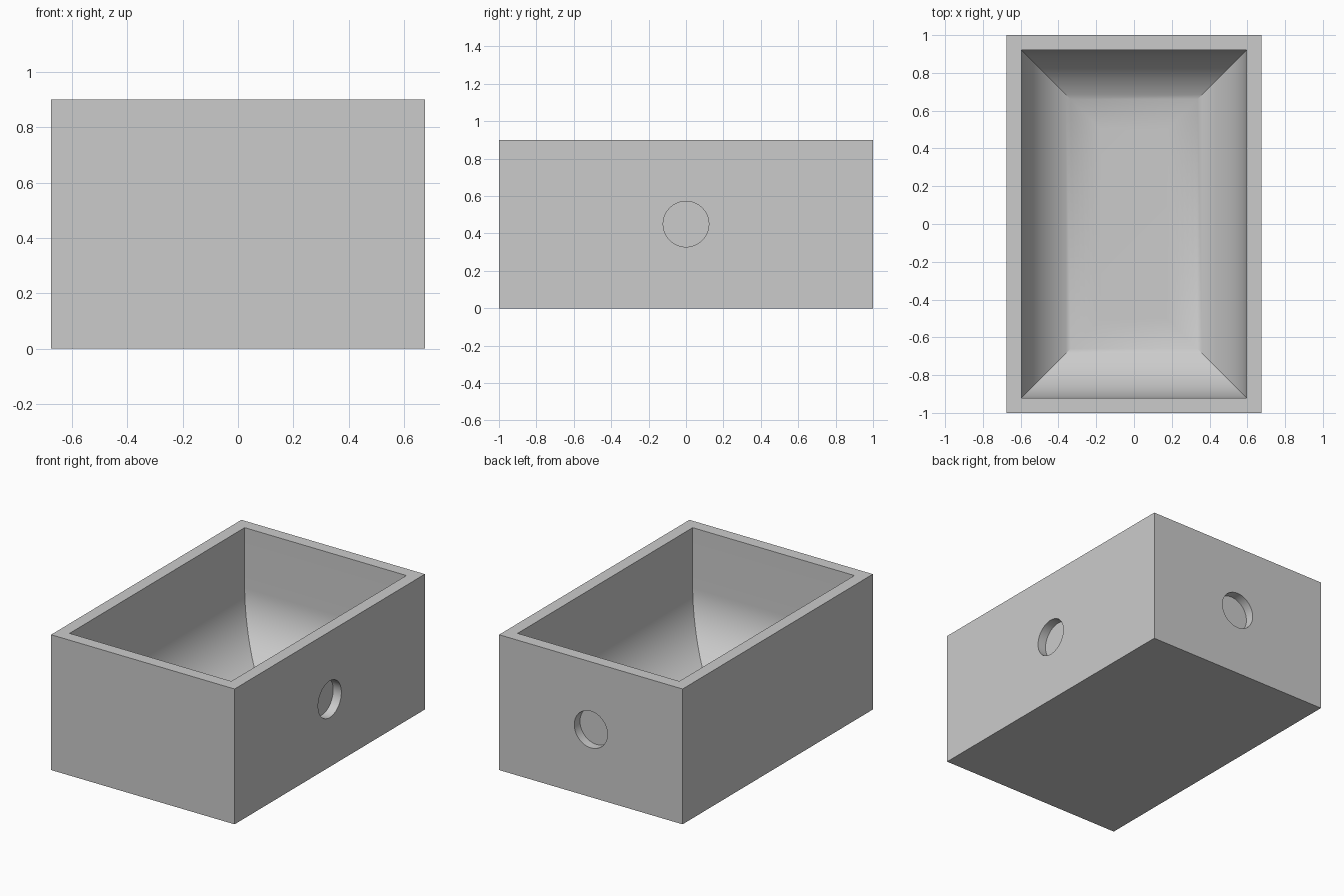
import bpy
import bmesh
from math import sin, cos, pi
from mathutils import Matrix

cube = bpy.data.objects.get("Cube")
if cube:
    bpy.data.objects.remove(cube, do_unlink=True)

HALF_X, HALF_Y, HEIGHT = 0.675, 1.0, 0.9
WALL, FLOOR = 0.08, 0.08
BEND, STEPS = 0.42, 24          # rounded sweep from wall to floor
HOLE_R, HOLE_DEPTH = 0.122, 0.06

grey = bpy.data.materials.new("light_grey")
grey.use_nodes = True
colour = (0.6, 0.6, 0.6, 1)
grey.diffuse_color = colour
grey.node_tree.nodes["Principled BSDF"].inputs["Base Color"].default_value = colour


def make_object(name, bm):
    bmesh.ops.recalc_face_normals(bm, faces=bm.faces)
    mesh = bpy.data.meshes.new(name)
    bm.to_mesh(mesh)
    bm.free()
    mesh.materials.append(grey)
    obj = bpy.data.objects.new(name, mesh)
    bpy.context.collection.objects.link(obj)
    return obj


# Planter shell: rectangular rings, up the outside and down the basin
rings = [(0, 0), (0, HEIGHT), (WALL, HEIGHT)]
for i in range(STEPS + 1):
    a = pi / 2 * i / STEPS
    rings.append((WALL + BEND * (1 - cos(a)), FLOOR + BEND * (1 - sin(a))))

bm = bmesh.new()
loops = []
for inset, z in rings:
    x, y = HALF_X - inset, HALF_Y - inset
    loops.append([bm.verts.new((sx * x, sy * y, z))
                  for sx, sy in ((-1, -1), (1, -1), (1, 1), (-1, 1))])
for low, high in zip(loops, loops[1:]):
    for k in range(4):
        n = (k + 1) % 4
        bm.faces.new((low[k], low[n], high[n], high[k]))
bm.faces.new(loops[0])
bm.faces.new(loops[-1])
box = make_object("box_with_rounded_basin", bm)


# Shallow round recesses on the +x side and the back
def cut_recess(name, location, axis):
    bm = bmesh.new()
    bmesh.ops.create_cone(bm, cap_ends=True, segments=64, radius1=HOLE_R,
                          radius2=HOLE_R, depth=2 * HOLE_DEPTH,
                          matrix=Matrix.Translation(location)
                          @ Matrix.Rotation(pi / 2, 4, axis))
    cutter = make_object(name, bm)
    cutter.hide_render = True
    mod = box.modifiers.new(name, 'BOOLEAN')
    mod.operation = 'DIFFERENCE'
    mod.solver = 'EXACT'
    mod.object = cutter
    bpy.context.view_layer.objects.active = box
    bpy.ops.object.modifier_apply(modifier=name)
    bpy.data.objects.remove(cutter, do_unlink=True)


cut_recess("side_recess", (HALF_X, 0, HEIGHT / 2), 'Y')
cut_recess("back_recess", (0, HALF_Y, HEIGHT / 2), 'X')

# Smooth basin with crisp corners
bpy.ops.object.select_all(action='DESELECT')
box.select_set(True)
bpy.context.view_layer.objects.active = box
bpy.ops.object.shade_smooth_by_angle(angle=pi / 6)
